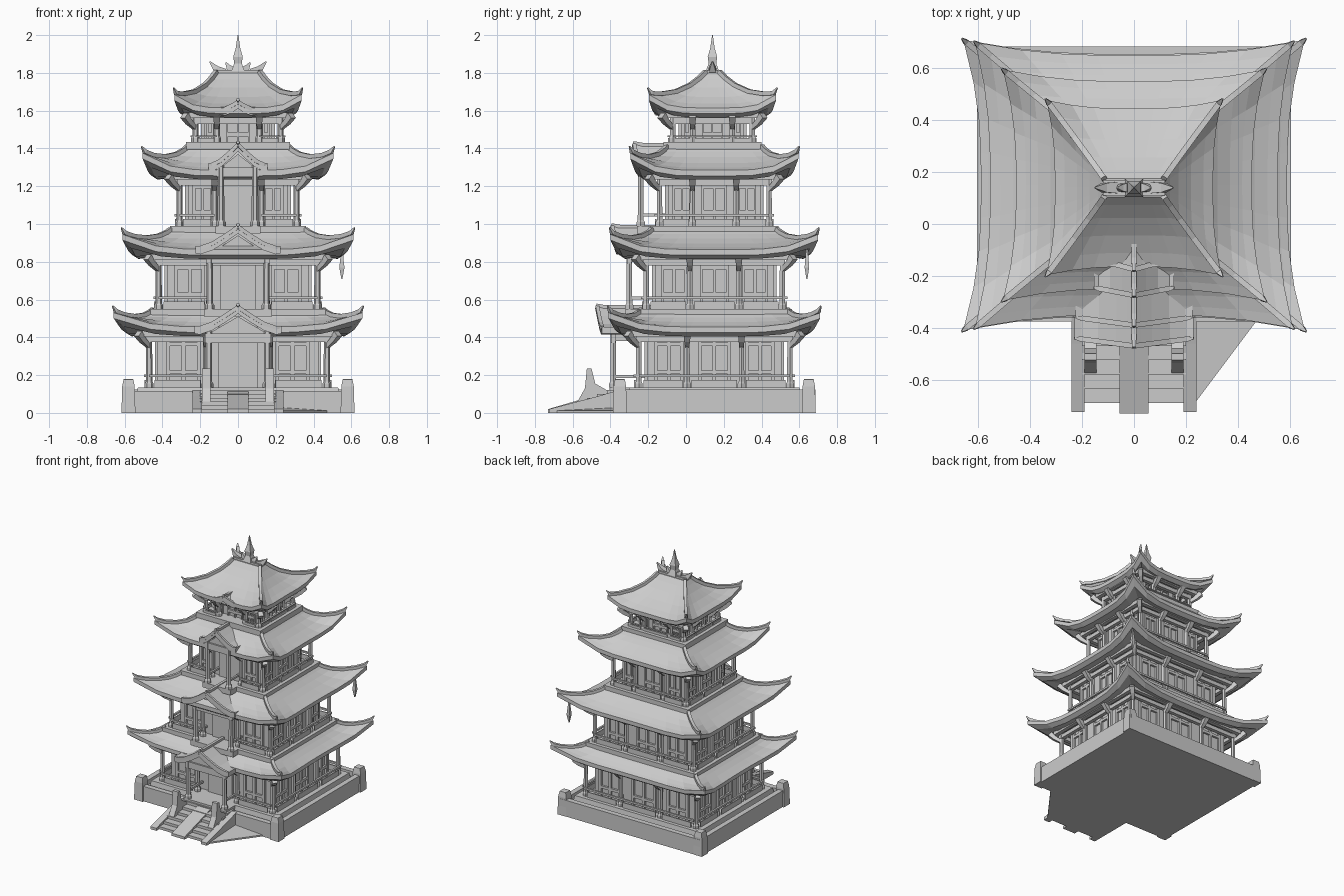
import bpy, math
from mathutils import Vector

if "Cube" in bpy.data.objects:
    bpy.data.objects.remove(bpy.data.objects["Cube"])

YC = 0.15  # centre of the tower in y


def mesh(name, verts, faces):
    me = bpy.data.meshes.new(name)
    me.from_pydata([tuple(v) for v in verts], [], faces)
    me.update()
    ob = bpy.data.objects.new(name, me)
    bpy.context.collection.objects.link(ob)
    return ob


def loft(name, rings):
    """Join closed rings of equal length and cap both ends."""
    n = len(rings[0])
    faces = [list(range(n))[::-1]]
    for r in range(len(rings) - 1):
        for i in range(n):
            j = (i + 1) % n
            faces.append((r * n + i, r * n + j, (r + 1) * n + j, (r + 1) * n + i))
    faces.append([(len(rings) - 1) * n + i for i in range(n)])
    return mesh(name, [p for r in rings for p in r], faces)


def frustum(name, x, y, levels):
    """Rectangular stack; levels are (half x, half y, z)."""
    return loft(name, [[(x - a, y - b, z), (x + a, y - b, z), (x + a, y + b, z), (x - a, y + b, z)]
                       for a, b, z in levels])


def box(name, x0, x1, y0, y1, z0, z1):
    return frustum(name, (x0 + x1) / 2, (y0 + y1) / 2,
                   [((x1 - x0) / 2, (y1 - y0) / 2, z0), ((x1 - x0) / 2, (y1 - y0) / 2, z1)])


def column(name, x, y, z0, z1, r=0.017):
    prof = [(1.4, z0), (1.4, z0 + .02), (1, z0 + .03), (.9, z1)]
    return loft(name, [[(x + r * s * math.cos(k * math.pi / 3), y + r * s * math.sin(k * math.pi / 3), z)
                        for k in range(6)] for s, z in prof])


def tube(name, pts, radii):
    """Four-sided bar along a path."""
    pts = [Vector(p) for p in pts]
    rings = []
    for i, p in enumerate(pts):
        d = (pts[min(i + 1, len(pts) - 1)] - pts[max(i - 1, 0)]).normalized()
        s = d.cross(Vector((0, 0, 1)) if abs(d.z) < .95 else Vector((0, 1, 0))).normalized()
        u = s.cross(d)
        rings.append([p + radii[i] * (s * a + u * b) for a, b in ((-1, -1), (1, -1), (1, 1), (-1, 1))])
    return loft(name, rings)


def side_bar(name, hx, hy, side, u0, u1, off, th, z0, z1):
    """Box on one of the four sides, spanning u0..u1 along that side."""
    s = -1 if side % 2 == 0 else 1
    if side < 2:
        y = YC + s * (hy + off)
        box(name, u0 * hx, u1 * hx, y - th / 2, y + th / 2, z0, z1)
    else:
        x = s * (hx + off)
        box(name, x - th / 2, x + th / 2, YC + u0 * hy, YC + u1 * hy, z0, z1)


def roof(n, mid, tip, ze, zt, top, ztop, inner):
    N = 8
    us = [-1 + 2 * i / N for i in range(N)]
    square = [(u, -1) for u in us] + [(1, u) for u in us] + [(-u, 1) for u in us] + [(-1, -u) for u in us]

    def ring(hx, hy, z, f):
        out = []
        for a, b in square:
            c = min(abs(a), abs(b))
            out.append((a * (hx + (tip[0] - mid[0]) * c ** 3 * f),
                        YC + b * (hy + (tip[1] - mid[1]) * c ** 3 * f), z + (zt - .02 - ze) * c ** 5 * f))
        return out

    rings = [ring(*inner, ze - .03, 0), ring(mid[0] - .03, mid[1] - .03, ze - .05, .7),
             ring(*mid, ze - .03, 1), ring(*mid, ze, 1)]
    for t in (.2, .45, .7, .88, 1):
        rings.append(ring(mid[0] + (top[0] - mid[0]) * t, mid[1] + (top[1] - mid[1]) * t,
                          ze + (ztop - ze) * (.55 * t + .45 * t ** 2.4), (1 - t) ** 2))
    loft(f"roof_{n}", rings)
    # hip ridges ending in upturned horns
    for c in range(4):
        path = [Vector(r[c * N]) + Vector((0, 0, .008)) for r in rings[3:][::-1]]
        d = path[-1] - path[-2]
        d.z = 0
        path[-1] -= d.normalized() * .015
        path.append(path[-1] + d.normalized() * .022 + Vector((0, 0, .028)))
        tube(f"hip_ridge_{n}", path, [.011] * (len(path) - 1) + [.003])


def storey(n, hx, hy, z0, z1, cuts):
    wx, wy = hx - .045, hy - .045
    frustum(f"wall_{n}", 0, YC, [(wx, wy, z0 - .02), (wx, wy, z1 + .02)])
    frustum(f"floor_{n}", 0, YC, [(hx + .05, hy + .05, z0 - .04), (hx + .05, hy + .05, z0)])
    h = z1 - z0
    for s in range(4):
        edges = [-1, -cuts, cuts, 1]
        # lintel and eave beams
        side_bar(f"lintel_{n}", hx, hy, s, -1.04, 1.04, 0, .028, z1 - .045, z1 - .015)
        side_bar(f"eave_beam_{n}", hx + .035, hy + .035, s, -1, 1, 0, .03, z1 - .015, z1 + .015)
        for u0, u1 in zip(edges, edges[1:]):
            m, w = (u0 + u1) / 2, (u1 - u0) * .34
            # framed window of each bay
            for a, b in ((m - w, m - w + .05), (m - .025, m + .025), (m + w - .05, m + w)):
                side_bar(f"window_post_{n}", wx, wy, s, a, b, .006, .018, z0, z1)
            for f in (.28, .8):
                side_bar(f"window_bar_{n}", wx, wy, s, m - w, m + w, .006, .018,
                         z0 + f * h - .01, z0 + f * h + .01)
            if s == 0 and m == 0:
                continue
            # balcony rail
            side_bar(f"rail_{n}", hx, hy, s, u0, u1, .02, .014, z0 + h * .19, z0 + h * .24)
            side_bar(f"rail_panel_{n}", hx, hy, s, u0 + .06, u1 - .06, .02, .008, z0, z0 + h * .14)
        for u in (edges if s < 2 else edges[1:3]):
            x, y = (u * hx, YC + (-hy, hy)[s]) if s < 2 else ((-hx, hx)[s - 2], YC + u * hy)
            column(f"column_{n}", x, y, z0, z1)
            # brackets under the eave
            d = Vector(((x / hx) if abs(x) > hx * .99 else 0, ((y - YC) / hy) if abs(y - YC) > hy * .99 else 0, 0))
            p = Vector((x, y, z1 - .07))
            tube(f"bracket_{n}", [p, p + d * .035 + Vector((0, 0, .035)), p + d * .06 + Vector((0, 0, .07))],
                 [.01, .015, .018])


def gable(n, w, y0, y1, zp, ze):
    """Curved porch roof running back into the tower."""
    us = [-1, -.88, -.6, -.3, -.12, 0, .12, .3, .6, .88, 1]

    def height(u):
        return ze + (zp - ze) * (1 - abs(u)) ** 1.2 + .03 * abs(u) ** 6

    rings = []
    for y, k in ((y0 - .02, 1), (y0 + .03, 0), (y1, 0)):
        top = [(w * u, y + .03 * abs(u) * k, height(u)) for u in us]
        rings.append(top[::-1] + [(x, yy, z - .035) for x, yy, z in top])
    loft(f"gable_roof_{n}", rings)
    tube(f"gable_ridge_{n}", [(0, y1, zp), (0, y0 + .03, zp), (0, y0 - .02, zp + .012)], [.01, .01, .007])
    for s in (-1, 1):
        tube(f"gable_edge_{n}", [(s * w * u, y0 - .015 + .03 * u, height(u))
                                 for u in (0, .12, .3, .6, .88, 1)], [.01] * 5 + [.004])


def bay(n, x, yf, yb, z0, z1, zp):
    box(f"bay_floor_{n}", -x - .03, x + .03, yf - .02, yb, z0 - .04, z0)
    for s in (-1, 1):
        column(f"bay_column_{n}", s * x, yf, z0, z1 + .01, .018)
        box(f"bay_tie_{n}", s * x - .01, s * x + .01, yf, yb, z1 - .04, z1)
        box(f"bay_rail_{n}", s * x - .007, s * x + .007, yf, yb, z0 + .05, z0 + .065)
    box(f"bay_lintel_{n}", -x - .02, x + .02, yf - .012, yf + .012, z1 - .05, z1)
    box(f"door_{n}", -.085, .085, yb - .01, yb + .03, z0, z1)
    # pediment
    loft(f"pediment_{n}", [[(-x, y, z1), (x, y, z1), (0, y, zp - .04)] for y in (yf, yf + .03)])


# terrace: slab, parapet, plinth, corner posts
box("terrace", -.6, .6, -.36, .67, 0, .09)
for s in (-1, 1):
    box("parapet_side", s * .585 - .02, s * .585 + .02, -.37, .68, .0, .125)
    box("parapet_front", min(s * .2, s * .6), max(s * .2, s * .6), -.375, -.335, 0, .115)
    for y in (-.35, .65):
        frustum("corner_post", s * .58, y, [(.037, .037, 0), (.033, .033, .14), (.026, .026, .178), (.012, .012, .18)])
box("parapet_back", -.6, .6, .645, .685, 0, .125)
frustum("plinth", 0, YC, [(.54, .46, .08), (.53, .45, .135)])

# stairs, ramp, cheeks and guardian posts
for i in range(6):
    box("step", -.2, .2, -.69 + i * .055, -.33, 0, .02 + i * .02)
loft("centre_ramp", [[(x, -.73, 0), (x, -.34, 0), (x, -.34, .135), (x, -.73, .02)] for x in (-.055, .055)])
for s in (-1, 1):
    loft("stair_cheek", [[(x, -.725, 0), (x, -.34, 0), (x, -.36, .12), (x, -.46, .09), (x, -.725, .02)]
                         for x in (s * .19, s * .24)])
    loft("guardian", [[(x, -.58, .05), (x, -.4, .09), (x, -.41, .115), (x, -.48, .155), (x, -.50, .235),
                       (x, -.525, .235), (x, -.535, .13)] for x in (s * .145, s * .19)])
loft("ground_apron", [[(.22, -.71, z0), (.49, -.35, z0), (.22, -.35, z1)] for z0, z1 in ((0, 0), (.012, .03))])

# storeys and roofs, bottom to top
storey(1, .47, .40, .135, .42, .36)
storey(2, .42, .36, .55, .825, .36)
storey(3, .31, .29, .99, 1.25, .4)
roof(1, (.59, .505), (.658, .56), .455, .55, (.45, .385), .54, (.44, .37))
roof(2, (.555, .50), (.612, .55), .865, .965, (.355, .33), .965, (.39, .33))
roof(3, (.455, .40), (.505, .445), 1.285, 1.395, (.265, .25), 1.405, (.28, .26))
YC = .14
storey(4, .225, .21, 1.435, 1.575, .5)
roof(4, (.305, .305), (.337, .337), 1.615, 1.705, (.115, .035), 1.80, (.2, .19))

# front bays and their gables
bay(1, .155, -.385, -.21, .135, .42, .55)
gable(1, .23, -.455, -.1, .56, .425)
bay(2, .15, -.3, -.17, .55, .84, .98)
gable(2, .225, -.375, -.02, .985, .85)
bay(3, .09, -.24, -.1, .99, 1.3, 1.41)
gable(3, .155, -.26, .02, 1.42, 1.29)
gable(4, .11, -.16, .0, 1.645, 1.59)

# top ridge with horns and finial
box("top_ridge", -.12, .12, YC - .03, YC + .03, 1.785, 1.815)
for s in (-1, 1):
    tube("ridge_horn", [(s * .07, YC, 1.80), (s * .115, YC, 1.82), (s * .15, YC, 1.86)], [.022, .018, .003])
    tube("ridge_curl", [(s * .02, YC, 1.81), (s * .05, YC, 1.83), (s * .065, YC, 1.855)], [.02, .014, .003])
frustum("finial", 0, YC, [(.035, .035, 1.81), (.02, .02, 1.85), (.025, .025, 1.885),
                          (.012, .012, 1.93), (.002, .002, 2.0)])

# hanging chime at the back right corner
frustum("chime", .55, .64, [(.003, .003, .71), (.014, .012, .77), (.01, .01, .80), (.004, .004, .87)])
